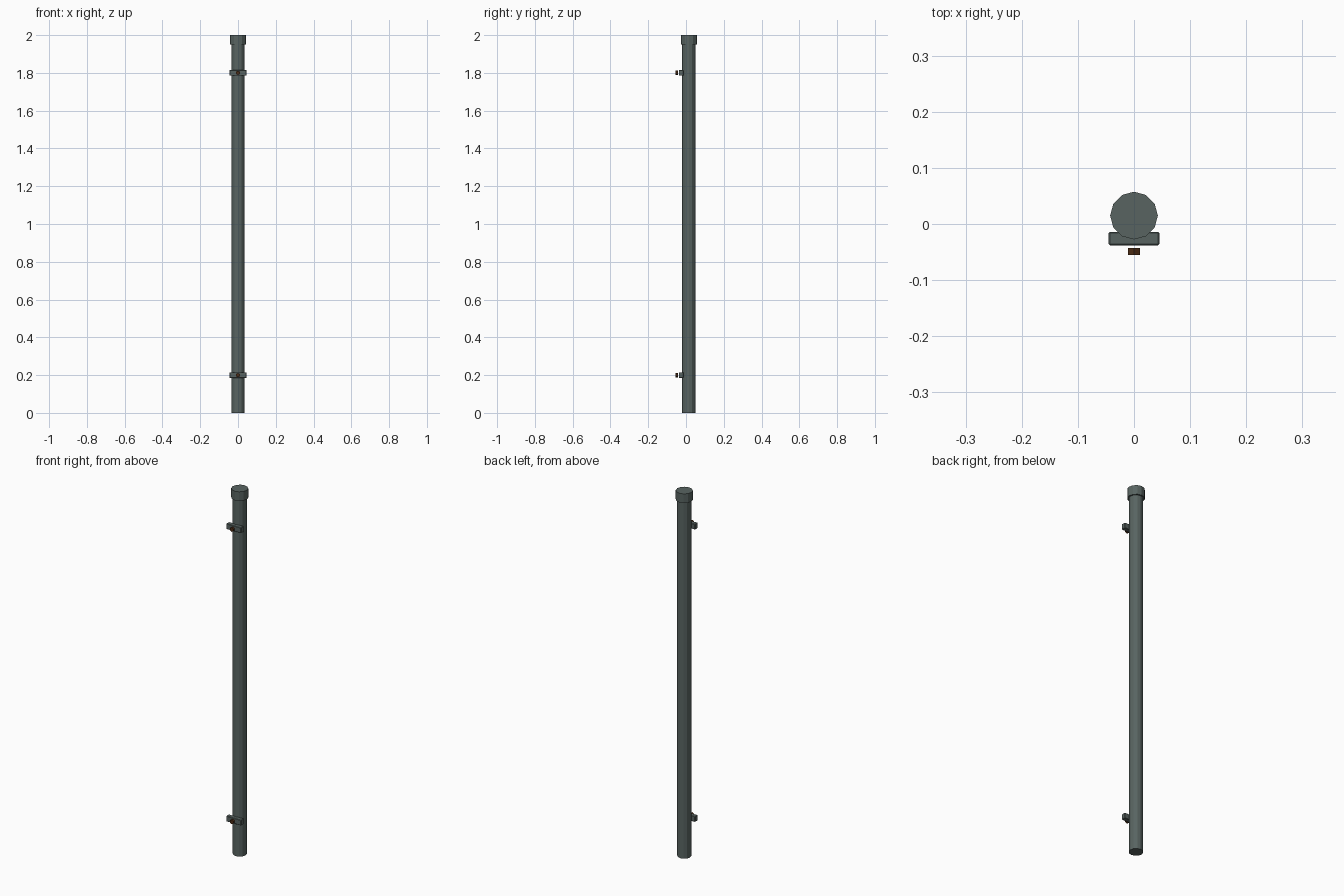
import bpy, math

if "Cube" in bpy.data.objects:
    bpy.data.objects.remove(bpy.data.objects["Cube"])

def material(name, rgb):
    m = bpy.data.materials.new(name)
    m.diffuse_color = (*rgb, 1.0)
    m.use_nodes = True
    m.node_tree.nodes["Principled BSDF"].inputs["Base Color"].default_value = m.diffuse_color
    return m

STEEL = material("grey green steel", (0.098, 0.127, 0.120))
RUST = material("dark rust", (0.075, 0.025, 0.007))
AXIS_Y = 0.015  # the pipe sits slightly behind centre

def cylinder(name, sides, radius, depth, loc, mat, rot=(0, 0, 0)):
    bpy.ops.mesh.primitive_cylinder_add(vertices=sides, radius=radius, depth=depth,
                                        location=loc, rotation=rot)
    ob = bpy.context.object
    ob.name = name
    ob.data.materials.append(mat)
    return ob

def box(name, size, loc, mat, bevel):
    bpy.ops.mesh.primitive_cube_add(size=1, location=loc)
    ob = bpy.context.object
    ob.name = name
    ob.scale = size
    bpy.ops.object.transform_apply(location=False, rotation=False, scale=True)
    ob.data.materials.append(mat)
    mod = ob.modifiers.new("soft edges", 'BEVEL')
    mod.width = bevel
    mod.segments = 1
    return ob

# Main pipe and the wider cap at the top
cylinder("pipe", 12, 0.035, 1.96, (0, AXIS_Y, 0.98), STEEL)
cylinder("top_cap", 12, 0.0425, 0.05, (0, AXIS_Y, 1.975), STEEL)

# Wall brackets with a bolt head standing just off each front face
for label, z in (("lower", 0.2), ("upper", 1.8)):
    box(label + "_bracket", (0.09, 0.024, 0.03), (0, -0.026, z), STEEL, 0.002)
    cylinder(label + "_bolt", 6, 0.012, 0.012, (0, -0.049, z), RUST,
             (math.radians(90), 0, 0))
